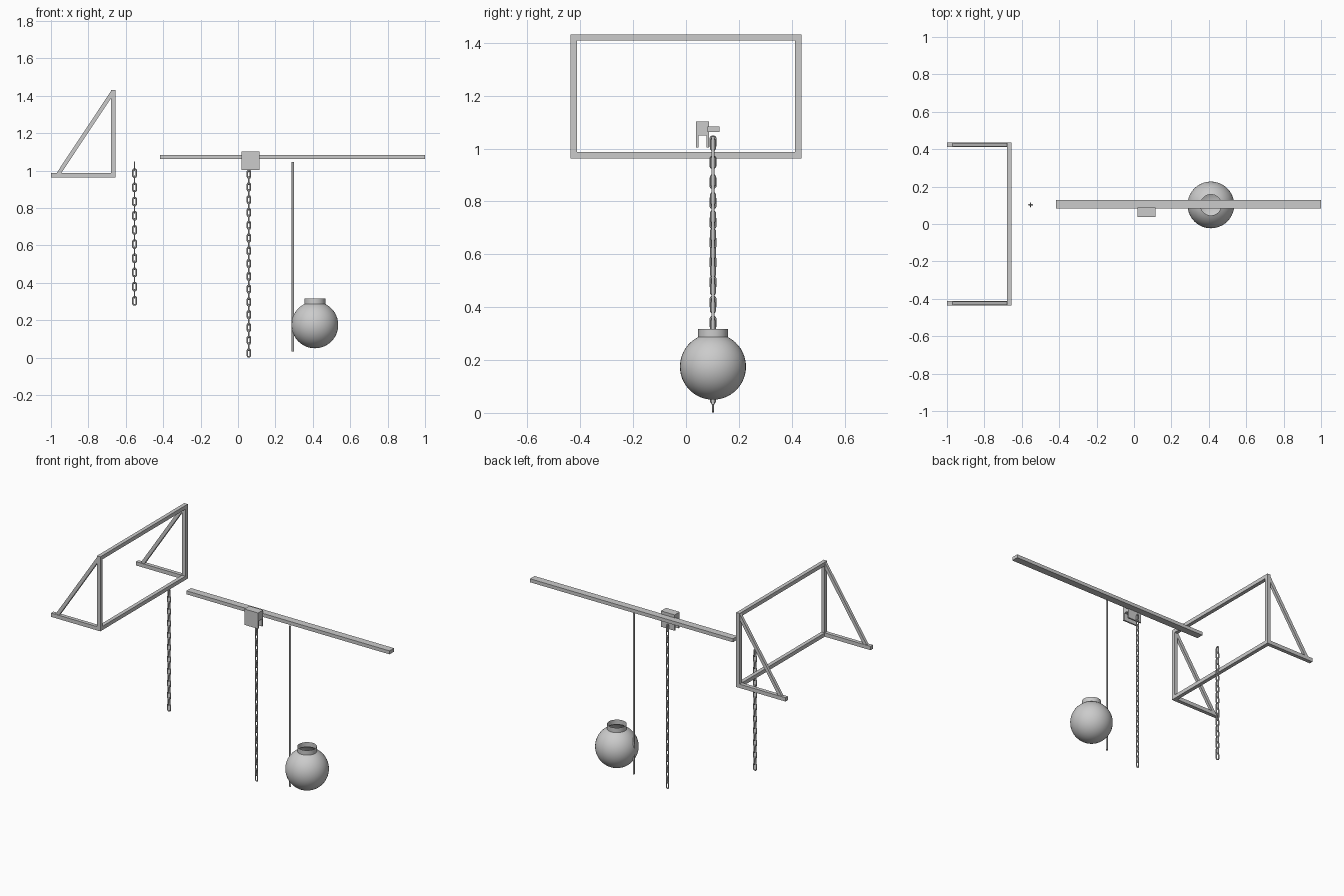
import bpy, bmesh, math
from mathutils import Vector, Matrix

cube = bpy.data.objects.get("Cube")
if cube:
    bpy.data.objects.remove(cube, do_unlink=True)

grey = bpy.data.materials.new("light grey")
grey.use_nodes = True
colour = (0.6, 0.6, 0.6, 1)
grey.diffuse_color = colour
grey.node_tree.nodes["Principled BSDF"].inputs["Base Color"].default_value = colour


def finish(name, bm, smooth=False):
    """Turn a bmesh into a named grey object."""
    bmesh.ops.recalc_face_normals(bm, faces=bm.faces)
    mesh = bpy.data.meshes.new(name)
    bm.to_mesh(mesh)
    bm.free()
    mesh.materials.append(grey)
    obj = bpy.data.objects.new(name, mesh)
    bpy.context.collection.objects.link(obj)
    if smooth:
        bpy.ops.object.select_all(action="DESELECT")
        obj.select_set(True)
        bpy.context.view_layer.objects.active = obj
        bpy.ops.object.shade_smooth_by_angle(angle=math.radians(40))
    return obj


def add_box(bm, low, high):
    low, high = Vector(low), Vector(high)
    matrix = Matrix.Translation((low + high) / 2) @ Matrix.Diagonal((*(high - low), 1))
    bmesh.ops.create_cube(bm, size=1, matrix=matrix)


def box(name, low, high):
    bm = bmesh.new()
    add_box(bm, low, high)
    return finish(name, bm)


def bar(name, start, end, width, depth):
    """Rectangular bar between two points in a plane of constant y."""
    start, end = Vector(start), Vector(end)
    along = end - start
    tilt = Matrix.Rotation(math.atan2(along.x, along.z), 4, "Y")
    size = Matrix.Diagonal((width, depth, along.length, 1))
    bm = bmesh.new()
    bmesh.ops.create_cube(bm, size=1, matrix=Matrix.Translation((start + end) / 2) @ tilt @ size)
    return finish(name, bm)


def add_link(bm, centre, length, width, wire, turned, steps=16, sides=6):
    """Oval chain link: a round wire swept around a stadium path."""
    radius = width / 2 - wire
    straight = (length - width) / 2
    rings = []
    for i in range(steps):
        a = math.tau * (i + 0.5) / steps
        out = Vector((math.cos(a), 0, math.sin(a)))
        middle = out * radius + Vector((0, 0, math.copysign(straight, out.z)))
        ring = []
        for j in range(sides):
            b = math.tau * j / sides
            p = middle + out * wire * math.cos(b) + Vector((0, wire * math.sin(b), 0))
            if turned:
                p = Vector((-p.y, p.x, p.z))
            ring.append(bm.verts.new(p + centre))
        rings.append(ring)
    for i in range(steps):
        r, s = rings[i], rings[(i + 1) % steps]
        for j in range(sides):
            k = (j + 1) % sides
            bm.faces.new((r[j], s[j], s[k], r[k]))


def chain(name, x, bottom, top, count, length, width, wire):
    bm = bmesh.new()
    pitch = (top - bottom - length) / (count - 1)
    for i in range(count):
        z = bottom + length / 2 + i * pitch
        add_link(bm, Vector((x, LINE, z)), length, width, wire, i % 2 == 1)
    return finish(name, bm, True)


LINE = 0.102     # depth shared by everything hanging
T = 0.024        # thickness of the frame bars
HALF = 0.436     # half width of the frame
LOW, HIGH = 0.962, 1.432
BACK, FACE = -0.68, -0.656

# Upright rectangular frame
box("frame_top_rail", (BACK, -HALF, HIGH - T), (FACE, HALF, HIGH))
box("frame_bottom_rail", (BACK, -HALF, LOW), (FACE, HALF, LOW + T))
for side, s in (("left", 1), ("right", -1)):
    y0, y1 = sorted((s * HALF, s * (HALF - T)))
    box(side + "_frame_post", (BACK, y0, LOW + T), (FACE, y1, HIGH - T))
    # Wall arm and diagonal brace
    box(side + "_support_arm", (-1, y0, LOW), (BACK, y1, LOW + T))
    y = (y0 + y1) / 2
    bar(side + "_brace", (-0.966, y, LOW + T / 2), (-0.67, y, HIGH - T / 2), 0.021, 0.018)

# Long horizontal beam
box("beam", (-0.417, 0.082, 1.062), (1, 0.127, 1.084))

# Hanger block: solid top with two cheeks below
bm = bmesh.new()
X0, X1, Y0, Y1 = 0.018, 0.114, 0.037, 0.087
add_box(bm, (X0, Y0, 1.05), (X1, Y1, 1.103))
add_box(bm, (X0, Y0, 1.003), (X1, Y0 + 0.01, 1.05))
add_box(bm, (X0, Y1 - 0.01, 1.003), (X1, Y1, 1.05))
finish("hanger_block", bm)

# Chains
chain("short_chain", -0.553, 0.278, 1.05, 20, 0.052, 0.027, 0.0042)
chain("long_chain", 0.058, 0, 1.04, 30, 0.05, 0.023, 0.0038)

# Thin hanging rod
bm = bmesh.new()
bmesh.ops.create_cone(bm, cap_ends=True, segments=12, radius1=0.006, radius2=0.006, depth=1.014,
                      matrix=Matrix.Translation((0.293, LINE, 0.539)))
finish("hanging_rod", bm, True)

# Hollow globe with an open neck, revolved from a profile
R, NECK, CENTRE, RIM = 0.125, 0.056, 0.175, 0.317
bm = bmesh.new()
opening = math.pi - math.asin(NECK / R)
points = [Vector((R * math.sin(opening * i / 20), 0, CENTRE - R * math.cos(opening * i / 20)))
          for i in range(21)]
points.append(Vector((NECK, 0, RIM)))
verts = [bm.verts.new(p) for p in points]
edges = [bm.edges.new(pair) for pair in zip(verts, verts[1:])]
bmesh.ops.spin(bm, geom=verts + edges, cent=(0, 0, 0), axis=(0, 0, 1), angle=math.tau, steps=40)
bmesh.ops.remove_doubles(bm, verts=bm.verts, dist=0.0001)
bmesh.ops.translate(bm, verts=bm.verts, vec=(0.411, LINE, 0))
finish("globe", bm, True)
